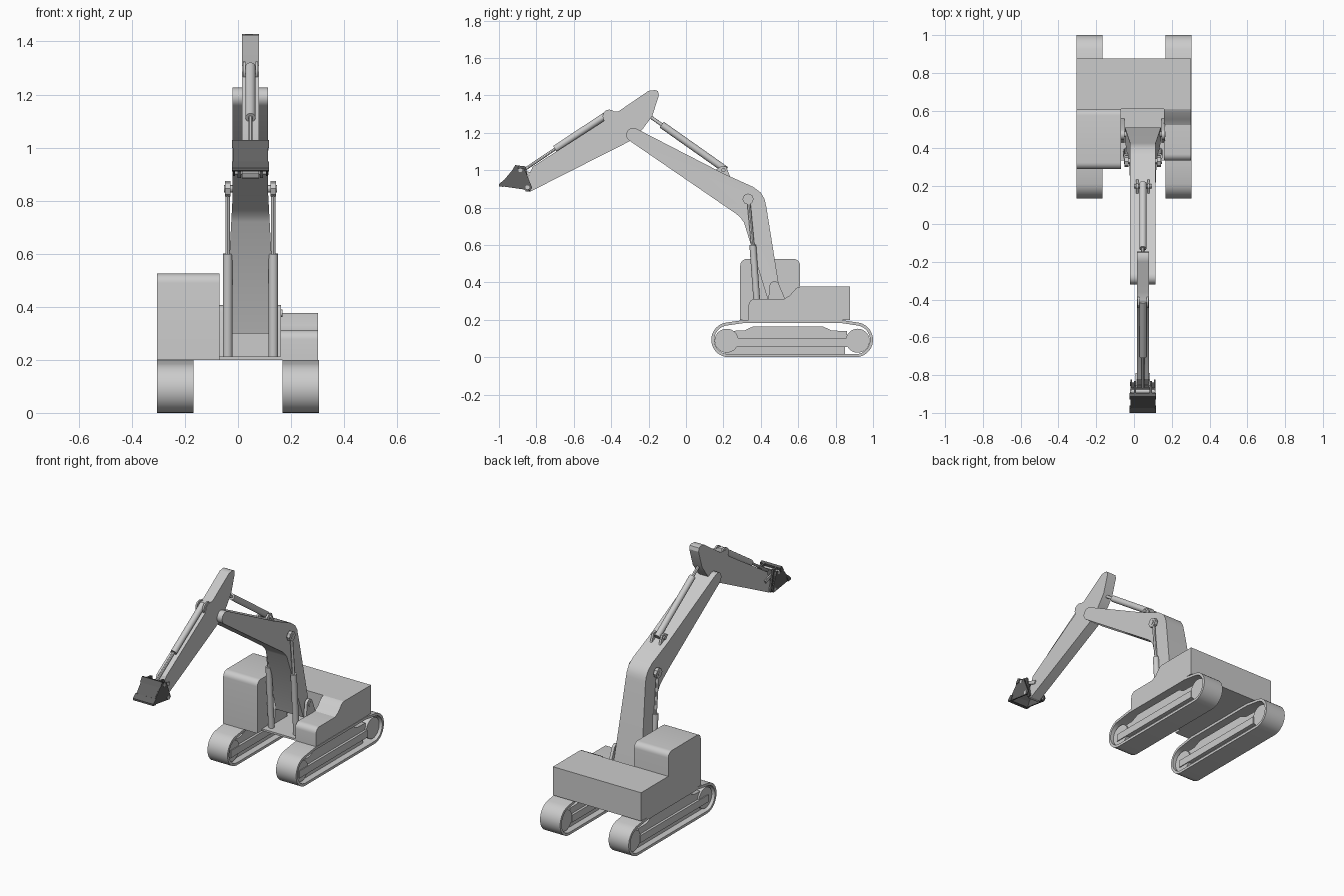
import bpy, bmesh, math
from mathutils import Vector

CX = 0.047  # centre line of the digging arm

dark = bpy.data.materials.new("dark_steel")
dark.diffuse_color = (0.12, 0.12, 0.12, 1)


def finish(bm, name, mat=None):
    bmesh.ops.recalc_face_normals(bm, faces=bm.faces[:])
    me = bpy.data.meshes.new(name)
    bm.to_mesh(me)
    bm.free()
    ob = bpy.data.objects.new(name, me)
    bpy.context.collection.objects.link(ob)
    if mat:
        me.materials.append(mat)
    bpy.ops.object.select_all(action='DESELECT')
    ob.select_set(True)
    bpy.context.view_layer.objects.active = ob
    bpy.ops.object.shade_smooth_by_angle(angle=math.radians(30))
    return ob


def prism_bm(pts, x0, x1):
    """Side profile of (y, z) points, extruded from x0 to x1."""
    bm = bmesh.new()
    f = bm.faces.new([bm.verts.new((x0, y, z)) for y, z in pts])
    r = bmesh.ops.extrude_face_region(bm, geom=[f])
    vs = [g for g in r['geom'] if isinstance(g, bmesh.types.BMVert)]
    bmesh.ops.translate(bm, verts=vs, vec=(x1 - x0, 0, 0))
    return bm


def prism(name, pts, x0, x1, mat=None):
    return finish(prism_bm(pts, x0, x1), name, mat)


def rod(name, a, b, r, n=20, mat=None):
    a, b = Vector(a), Vector(b)
    d = b - a
    bm = bmesh.new()
    bmesh.ops.create_cone(bm, cap_ends=True, segments=n, radius1=r, radius2=r, depth=d.length)
    bm.transform(d.to_track_quat('Z', 'Y').to_matrix().to_4x4())
    bmesh.ops.translate(bm, verts=bm.verts[:], vec=(a + b) / 2)
    return finish(bm, name, mat)


def arc(cy, cz, r, a0, a1, n=6):
    return [(cy + r * math.cos(math.radians(a0 + (a1 - a0) * i / n)),
             cz + r * math.sin(math.radians(a0 + (a1 - a0) * i / n))) for i in range(n + 1)]


def ram(name, x, base, mid, end, r1, r2):
    rod(name + "_barrel", (x, *base), (x, *mid), r1)
    rod(name + "_rod", (x, *mid), (x, *end), r2, 12)


# Tracks: hollow belt, frame and wheels on each side
def belt_loop(t):
    r = 0.093 - t
    return (arc(0.228, 0.093, r, 270, 100, 14) + [(0.32, 0.2 - t), (0.82, 0.2 - t)]
            + arc(0.907, 0.093, r, 80, -90, 14))


for side, x0 in (("left", -0.305), ("right", 0.167)):
    x1 = x0 + 0.138
    bm = bmesh.new()
    loops = [[bm.verts.new((x, y, z)) for y, z in belt_loop(t)]
             for x, t in ((x0, 0), (x1, 0), (x1, 0.016), (x0, 0.016))]
    n = len(loops[0])
    for k in range(4):
        a, b = loops[k], loops[(k + 1) % 4]
        for i in range(n):
            j = (i + 1) % n
            bm.faces.new((a[i], a[j], b[j], b[i]))
    finish(bm, side + "_track_belt")
    prism(side + "_track_frame", [(0.19, 0.055), (0.86, 0.055), (0.86, 0.14), (0.78, 0.142),
          (0.73, 0.165), (0.36, 0.165), (0.31, 0.142), (0.19, 0.14)], x0 + 0.03, x1 - 0.03)
    prism(side + "_track_guard", [(0.19, 0.055), (0.86, 0.055), (0.86, 0.1), (0.19, 0.1)],
          x0 + 0.015, x1 - 0.015)
    prism(side + "_track_rollers", [(0.21, 0.014), (0.85, 0.014), (0.85, 0.056), (0.21, 0.056)],
          x0 + 0.04, x1 - 0.04)
    for part, y in (("idler", 0.217), ("sprocket", 0.918)):
        rod(f"{side}_{part}", (x0 + 0.02, y, 0.088), (x1 - 0.02, y, 0.088), 0.064, 28)

# Upper body: rear housing, right step, centre floor, cab
prism("rear_housing", [(0.61, 0.2), (0.877, 0.2), (0.877, 0.377), (0.61, 0.377)], -0.305, 0.302)
prism("right_housing", [(0.335, 0.2), (0.61, 0.2), (0.61, 0.377), (0.59, 0.37), (0.555, 0.33),
      (0.525, 0.312)] + arc(0.37, 0.277, 0.035, 90, 180), 0.16, 0.302)
prism("centre_floor", [(0.335, 0.2), (0.61, 0.2), (0.61, 0.212), (0.335, 0.212)], -0.072, 0.162)
prism("cab", [(0.29, 0.2), (0.61, 0.2)] + arc(0.575, 0.49, 0.035, 0, 90)
      + arc(0.325, 0.49, 0.035, 90, 180), -0.305, -0.07)

# Boom: bent profile, flared towards its foot
boom = ([(0.44, 0.3), (0.51, 0.3), (0.43, 0.80), (0.42, 0.845), (0.4, 0.88), (0.36, 0.91),
         (0.2, 0.982), (-0.262, 1.22)] + arc(-0.283, 1.189, 0.037, 65, 235)
        + [(0.27, 0.765), (0.292, 0.745), (0.31, 0.72)])
bm = prism_bm(boom, CX - 0.067, CX + 0.067)
bmesh.ops.bisect_plane(bm, geom=bm.verts[:] + bm.edges[:] + bm.faces[:],
                       plane_co=(0, 0, 0.82), plane_no=(0, 0, 1))
for v in bm.verts:
    if v.co.z < 0.82:
        v.co.x = CX + (v.co.x - CX) * (1 + 0.42 * (0.82 - v.co.z) / 0.52)
finish(bm, "boom")

# Boom foot brackets and pin, lift rams either side
for side, s in (("left", -1), ("right", 1)):
    xb = CX + s * 0.107
    prism(side + "_boom_bracket", [(0.43, 0.205), (0.56, 0.205), (0.53, 0.31)]
          + arc(0.473, 0.38, 0.026, 20, 170), xb - 0.009, xb + 0.009)
    xr = CX + s * 0.086
    ram(side + "_lift_ram", xr, (0.385, 0.21), (0.357, 0.6), (0.334, 0.845), 0.018, 0.009)
    rod(side + "_lift_ram_eye", (xr - 0.01, 0.332, 0.845), (xr + 0.01, 0.332, 0.845), 0.03, 8)
    prism(side + "_stick_ram_ear", [(0.15, 0.995), (0.19, 1.022), (0.215, 1.018), (0.24, 0.955)],
          CX + s * 0.03 - 0.006, CX + s * 0.03 + 0.006)
    prism(side + "_bucket_ram_ear", arc(-0.41, 1.288, 0.036, 0, 330, 11),
          CX + s * 0.024 - 0.005, CX + s * 0.024 + 0.005)
rod("boom_foot_pin", (CX - 0.12, 0.475, 0.375), (CX + 0.12, 0.475, 0.375), 0.014)
rod("lift_ram_pin", (CX - 0.1, 0.332, 0.845), (CX + 0.1, 0.332, 0.845), 0.014, 12)
rod("stick_ram_pin", (CX - 0.045, 0.2, 1.0), (CX + 0.045, 0.2, 1.0), 0.011, 12)

# Stick with its tall rear horn
prism("stick", [(-0.145, 1.4), (-0.15, 1.422), (-0.165, 1.428), (-0.2, 1.424), (-0.36, 1.315),
      (-0.415, 1.31), (-0.44, 1.262), (-0.82, 1.018), (-0.868, 0.905), (-0.858, 0.886),
      (-0.835, 0.884), (-0.3, 1.155), (-0.235, 1.215), (-0.18, 1.29)], CX - 0.032, CX + 0.032)
ram("stick_ram", CX, (0.215, 1.0), (-0.13, 1.243), (-0.2, 1.292), 0.019, 0.009)
ram("bucket_ram", CX, (-0.41, 1.305), (-0.7, 1.113), (-0.875, 0.995), 0.019, 0.008)

# Bucket: open-bottomed shell, side cheeks, lip and hinge lugs
bx0, bx1 = CX - 0.062, CX + 0.062
prism("bucket_back", [(-0.998, 0.917), (-0.92, 1.01), (-0.868, 1.008), (-0.842, 0.905),
      (-0.855, 0.905), (-0.879, 0.996), (-0.914, 0.997), (-0.98, 0.917)], bx0, bx1, dark)
for side, x in (("left", bx0), ("right", bx1)):
    prism(side + "_bucket_cheek", [(-0.995, 0.915), (-0.92, 1.01), (-0.865, 1.01),
          (-0.822, 0.905), (-0.835, 0.892)], x - 0.004, x + 0.004, dark)
    s = -1 if side == "left" else 1
    prism(side + "_bucket_link", [(-0.9, 1.025), (-0.915, 1.005), (-0.85, 0.885), (-0.83, 0.89),
          (-0.858, 1.02)], CX + s * 0.042 - 0.006, CX + s * 0.042 + 0.006, dark)
    prism(side + "_rocker_link", [(-0.895, 1.008), (-0.885, 0.988), (-0.80, 0.955),
          (-0.79, 0.975)], CX + s * 0.035 - 0.004, CX + s * 0.035 + 0.004)
prism("bucket_lip", [(-1.0, 0.913), (-1.0, 0.924), (-0.975, 0.947), (-0.96, 0.94),
      (-0.975, 0.91)], CX - 0.07, CX + 0.07, dark)
prism("bucket_top_bar", [(-0.93, 0.998), (-0.912, 1.028), (-0.895, 1.022), (-0.9, 0.998)],
      CX - 0.07, CX + 0.07, dark)
for name, y, z in (("bucket_hinge_pin", -0.848, 0.908), ("bucket_link_pin", -0.886, 1.0)):
    rod(name, (CX - 0.068, y, z), (CX + 0.068, y, z), 0.011, 14)
